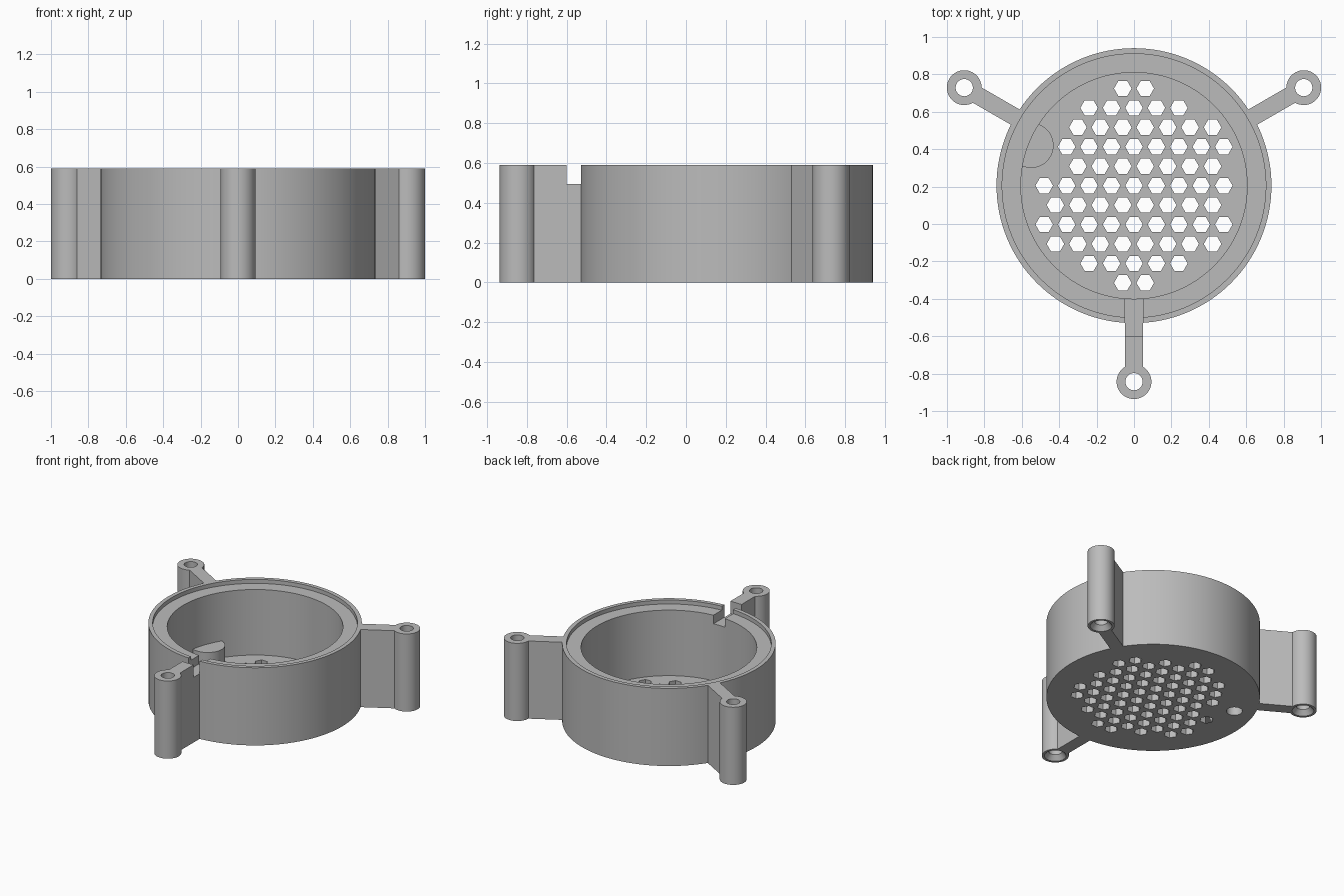
import bpy
import bmesh
from math import pi, cos, sin, hypot, radians
from mathutils import Matrix, Vector

cube = bpy.data.objects.get("Cube")
if cube:
    bpy.data.objects.remove(cube, do_unlink=True)

grey = bpy.data.materials.new("light grey plastic")
grey.use_nodes = True
colour = (0.5, 0.5, 0.5, 1)
grey.diffuse_color = colour
grey.node_tree.nodes["Principled BSDF"].inputs["Base Color"].default_value = colour

HEIGHT = 0.59
FLOOR = 0.062
CENTRE = Vector((0, 0.205, 0))
OUTER, LEDGE, INNER = 0.735, 0.705, 0.605
POST_DISTANCE = 1.048
ARM_HALF = 0.047


def finish(name, bm):
    bmesh.ops.recalc_face_normals(bm, faces=bm.faces[:])
    mesh = bpy.data.meshes.new(name)
    bm.to_mesh(mesh)
    bm.free()
    mesh.materials.append(grey)
    obj = bpy.data.objects.new(name, mesh)
    bpy.context.collection.objects.link(obj)
    return obj


def lathe(name, profile, centre, steps, closed=False):
    """Spin a (radius, z) profile about a vertical axis."""
    bm = bmesh.new()
    verts = [bm.verts.new((r, 0, z)) for r, z in profile]
    edges = [bm.edges.new(pair) for pair in zip(verts, verts[1:])]
    if closed:
        edges.append(bm.edges.new((verts[-1], verts[0])))
    bmesh.ops.spin(bm, geom=verts + edges, angle=2 * pi, steps=steps,
                   axis=(0, 0, 1), cent=(0, 0, 0), use_merge=True)
    bmesh.ops.remove_doubles(bm, verts=bm.verts[:], dist=1e-5)
    bmesh.ops.translate(bm, verts=bm.verts[:], vec=centre)
    return finish(name, bm)


def add_prism(bm, x, y, radius, low, high, sides):
    bmesh.ops.create_cone(bm, cap_ends=True, segments=sides, radius1=radius,
                          radius2=radius, depth=high - low,
                          matrix=Matrix.Translation((x, y, (low + high) / 2)))


def add_box(bm, low, high):
    low, high = Vector(low), Vector(high)
    scale = Matrix.Diagonal((*(high - low), 1))
    bmesh.ops.create_cube(bm, size=1, matrix=Matrix.Translation((low + high) / 2) @ scale)


def cut(obj, cutter):
    mod = obj.modifiers.new("cut", "BOOLEAN")
    mod.operation = "DIFFERENCE"
    mod.solver = "EXACT"
    mod.object = cutter
    bpy.context.view_layer.objects.active = obj
    bpy.ops.object.modifier_apply(modifier=mod.name)


# Round cup with a stepped rim
cup = lathe("cup", [(0, 0), (OUTER, 0), (OUTER, HEIGHT), (LEDGE, HEIGHT),
                    (LEDGE, HEIGHT - 0.03), (INNER, HEIGHT - 0.03),
                    (INNER, FLOOR), (0, FLOOR)], CENTRE, 128)

# Half-round boss against the inner wall
boss_x, boss_y = -0.55, 0.42
bm = bmesh.new()
add_prism(bm, boss_x, boss_y, 0.12, 0.03, 0.19, 64)
boss = finish("inner_boss", bm)

# Honeycomb vent cutter, kept clear of the boss
bm = bmesh.new()
pitch = 0.12
for row in range(-5, 6):
    for col in range(-5, 6):
        x = (col + (row % 2) / 2) * pitch
        y = row * pitch * cos(pi / 6)
        clear = hypot(x - boss_x, y + CENTRE.y - boss_y) > 0.18
        if hypot(x, y) < 0.53 and clear:
            add_prism(bm, x, y + CENTRE.y, 0.047, -0.1, 0.15, 6)
# Turn each hexagon so that its points lie left and right
probe = max(bm.verts, key=lambda v: v.co.y)
level = [v for v in bm.verts if abs(v.co.y - probe.co.y) < 1e-4 and v.co.z < 0]
if len(level) < 4:
    bmesh.ops.rotate(bm, verts=bm.verts[:], cent=CENTRE, matrix=Matrix.Identity(3))
    seen = set()
    for start in bm.verts[:]:
        if start in seen:
            continue
        island, stack = {start}, [start]
        while stack:
            for e in stack.pop().link_edges:
                for v in e.verts:
                    if v not in island:
                        island.add(v)
                        stack.append(v)
        seen |= island
        middle = sum((v.co for v in island), Vector()) / len(island)
        bmesh.ops.rotate(bm, verts=list(island), cent=middle,
                         matrix=Matrix.Rotation(pi / 6, 3, "Z"))
vents = finish("vent_cutter", bm)

# Blind hole below the boss
bm = bmesh.new()
add_prism(bm, boss_x, boss_y, 0.055, -0.1, 0.15, 48)
blind_hole = finish("boss_hole_cutter", bm)

# Cable slot through the front wall
bm = bmesh.new()
add_box(bm, (-0.048, -0.6, 0.495), (0.048, -0.35, 0.7))
slot = finish("slot_cutter", bm)

for tool in (vents, blind_hole, slot):
    cut(cup, tool)
cut(boss, blind_hole)
parts = [cup, boss]

# Three arms with countersunk screw posts
for name, angle in (("front", -90), ("back_left", 30), ("back_right", 150)):
    a = radians(angle)
    centre = CENTRE + POST_DISTANCE * Vector((cos(a), sin(a), 0))
    post = lathe(name + "_post", [(0.075, 0), (0.093, 0), (0.093, HEIGHT),
                                  (0.046, HEIGHT), (0.046, 0.035)], centre, 48, True)
    bm = bmesh.new()
    add_box(bm, (0.73, -ARM_HALF, 0), (POST_DISTANCE - 0.08, ARM_HALF, HEIGHT))
    bmesh.ops.transform(bm, verts=bm.verts[:],
                        matrix=Matrix.Translation(CENTRE) @ Matrix.Rotation(a, 4, "Z"))
    arm = finish(name + "_arm", bm)
    if name == "front":
        cut(arm, slot)
    parts += [post, arm]

for tool in (vents, blind_hole, slot):
    bpy.data.objects.remove(tool, do_unlink=True)

# Smooth round walls, sharp corners
bpy.ops.object.select_all(action="DESELECT")
for part in parts:
    part.select_set(True)
bpy.context.view_layer.objects.active = cup
bpy.ops.object.shade_smooth_by_angle(angle=radians(30))
